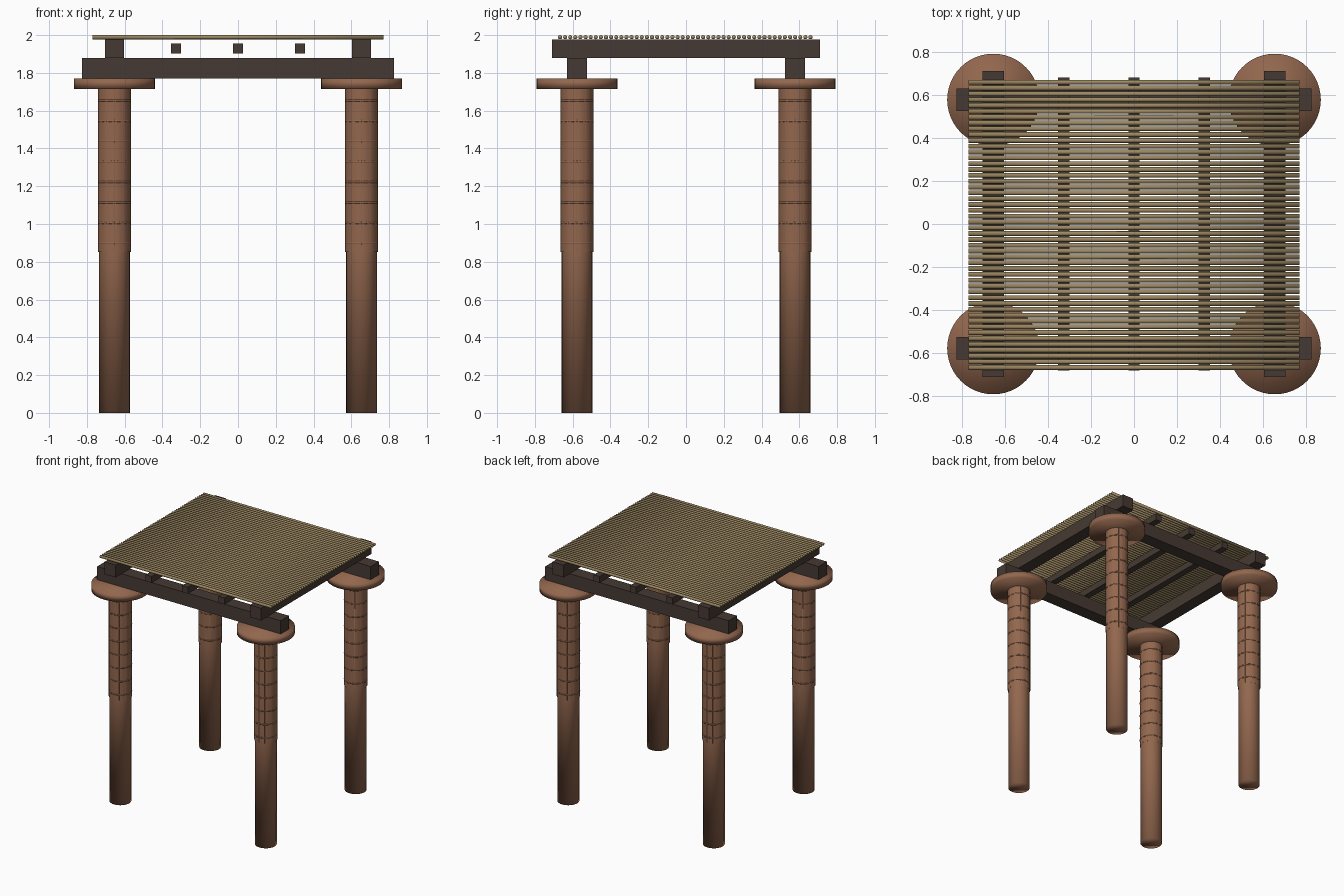
import bpy
from math import pi, cos, sin

cube = bpy.data.objects.get("Cube")
if cube:
    bpy.data.objects.remove(cube)


def material(name, color):
    m = bpy.data.materials.new(name)
    m.use_nodes = True
    m.diffuse_color = (*color, 1)
    m.node_tree.nodes["Principled BSDF"].inputs["Base Color"].default_value = (*color, 1)
    return m


clay = material("clay brown", (0.29, 0.135, 0.076))
dark_wood = material("dark wood", (0.062, 0.042, 0.033))
straw = material("straw tan", (0.34, 0.25, 0.125))


def finish(name, mat, smooth=False):
    ob = bpy.context.object
    ob.name = name
    ob.data.materials.append(mat)
    if smooth:
        bpy.ops.object.shade_smooth()
    return ob


def box(name, center, size, mat, turn=0, smooth=False):
    bpy.ops.mesh.primitive_cube_add(size=1, location=center, rotation=(0, 0, turn))
    bpy.context.object.scale = size
    return finish(name, mat, smooth)


def cylinder(name, center, radius, length, mat, sides=32, rotation=(0, 0, 0)):
    bpy.ops.mesh.primitive_cylinder_add(vertices=sides, radius=radius, depth=length,
                                        location=center, rotation=rotation)
    return finish(name, mat, True)


POST_X, POST_Y = 0.654, 0.577
SLATS = 12

# Four posts, each with a slatted sleeve, binding rings and a round cap
for sx, side in ((-1, "right"), (1, "left")):
    for sy, end in ((-1, "front"), (1, "back")):
        x, y = sx * POST_X, sy * POST_Y
        tag = f"{end}_{side}"
        cylinder(f"post_{tag}", (x, y, 0.86), 0.081, 1.72, clay)
        cylinder(f"post_cap_{tag}", (x, y, 1.743), 0.214, 0.054, clay, 48)
        for i in range(SLATS):
            a = 2 * pi * (i + 0.5) / SLATS
            box(f"sleeve_slat_{tag}_{i}", (x + 0.079 * cos(a), y + 0.079 * sin(a), 1.284),
                (0.011, 0.041, 0.864), clay, a, True)
        for i in range(8):
            bpy.ops.mesh.primitive_torus_add(location=(x, y, 0.898 + i * 0.108),
                                             major_radius=0.082, minor_radius=0.006,
                                             major_segments=32, minor_segments=8)
            finish(f"binding_ring_{tag}_{i}", clay, True)

# Lower beams run across the caps, upper beams rest on them
for s, end in ((-1, "front"), (1, "back")):
    box(f"lower_beam_{end}", (0, s * POST_Y, 1.824), (1.65, 0.106, 0.108), dark_wood)
for s, side in ((-1, "right"), (1, "left")):
    box(f"upper_beam_{side}", (s * POST_X, 0, 1.928), (0.1, 1.42, 0.1), dark_wood)

# Thin joists between the upper beams
for i in (-1, 0, 1):
    box(f"joist_{i + 2}", (i * 0.327, 0, 1.929), (0.053, 1.36, 0.053), dark_wood)

# Roof of thin round poles
POLES = 50
for i in range(POLES):
    y = -0.667 + 1.326 * i / (POLES - 1)
    cylinder(f"roof_pole_{i + 1}", (0, y, 1.989), 0.011, 1.54, straw, 12, (0, pi / 2, 0))
